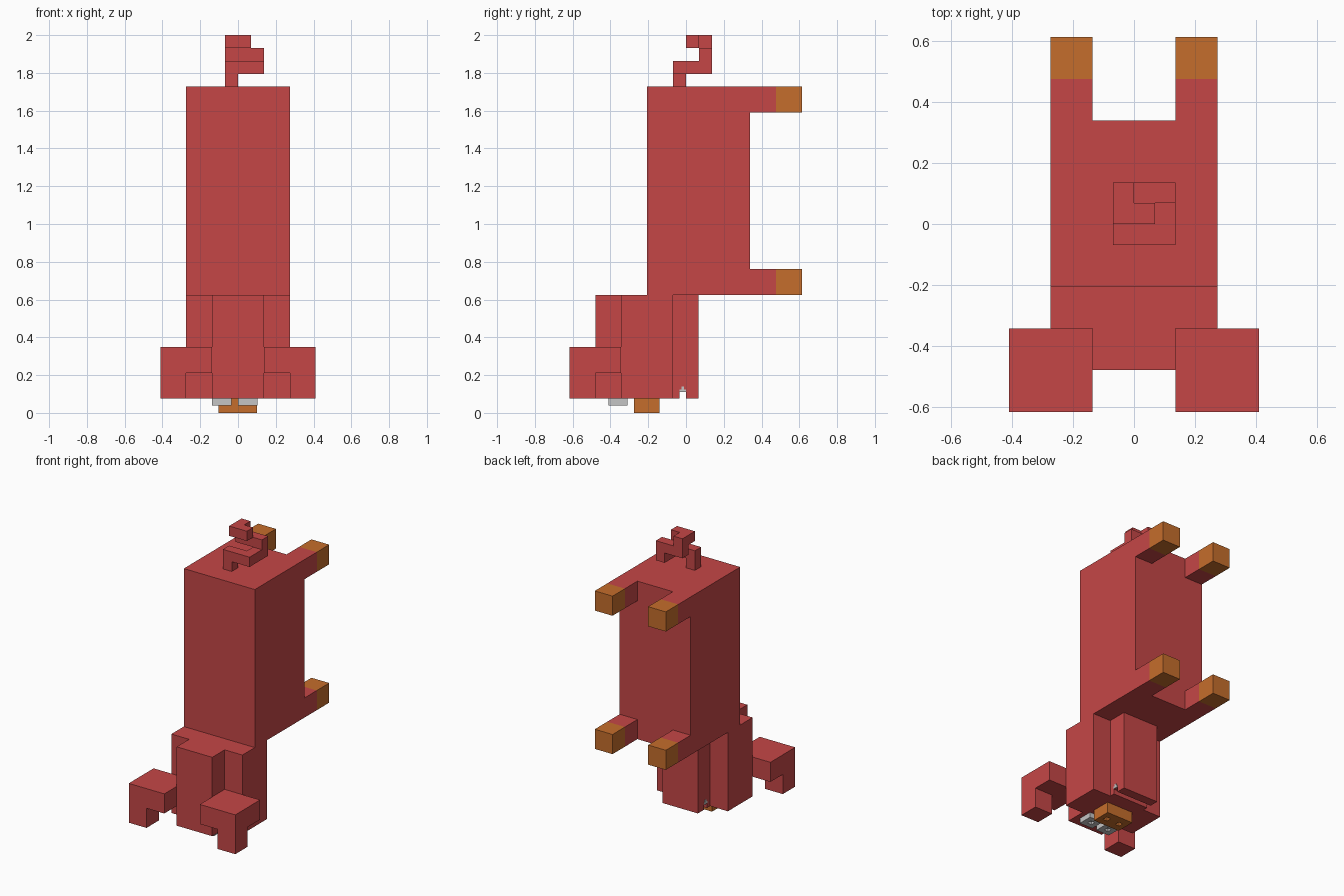
import bpy
import bmesh
from mathutils import Vector

cube = bpy.data.objects.get("Cube")
if cube:
    bpy.data.objects.remove(cube, do_unlink=True)

U = 0.0685  # grid cell of the blocky style


def material(name, rgb):
    m = bpy.data.materials.new(name)
    m.use_nodes = True
    m.diffuse_color = (*rgb, 1)
    m.node_tree.nodes["Principled BSDF"].inputs["Base Color"].default_value = (*rgb, 1)
    return m


RED = material("red", (0.56, 0.062, 0.062))
ORANGE = material("orange", (0.56, 0.155, 0.025))
GREY = material("pale grey", (0.56, 0.56, 0.56))


def prism(name, outline, z0, z1, mat):
    """Extrude a flat x-y outline from z0 to z1."""
    bm = bmesh.new()
    base = bm.faces.new([bm.verts.new((x, y, z0)) for x, y in outline])
    out = bmesh.ops.extrude_face_region(bm, geom=[base])
    top = [v for v in out["geom"] if isinstance(v, bmesh.types.BMVert)]
    bmesh.ops.translate(bm, verts=top, vec=Vector((0, 0, z1 - z0)))
    bmesh.ops.recalc_face_normals(bm, faces=bm.faces)
    me = bpy.data.meshes.new(name)
    bm.to_mesh(me)
    bm.free()
    me.materials.append(mat)
    ob = bpy.data.objects.new(name, me)
    bpy.context.collection.objects.link(ob)
    return ob


def box(name, x, y, z, mat):
    return prism(name, [(x[0], y[0]), (x[1], y[0]), (x[1], y[1]), (x[0], y[1])], *z, mat)


def cut(target, cutter):
    cutter.hide_render = True
    cutter.hide_viewport = True
    cutter.display_type = 'WIRE'
    mod = target.modifiers.new("cut", 'BOOLEAN')
    mod.operation = 'DIFFERENCE'
    mod.solver = 'EXACT'
    mod.object = cutter


W, H = 4 * U, 2 * U
BACK, FRONT = 0.34, -0.206
NECK, RUMP, FACE = 0.625, 1.727, 0.075

# Upright body
box("body", (-W, W), (FRONT, BACK), (NECK, RUMP), RED)

# Four legs with hooves, pointing backward
for side, sx in (("left", 1), ("right", -1)):
    xs = sorted((sx * H, sx * W))
    for end, z in (("hind", RUMP - H), ("fore", NECK)):
        box(f"{side}_{end}_leg", xs, (BACK, BACK + H), (z, z + H), RED)
        box(f"{side}_{end}_hoof", xs, (BACK + H, BACK + 2 * H), (z, z + H), ORANGE)

# Head with a cross-shaped section
f0, f1, b0, b1 = -0.48, -0.343, -0.07, 0.065
half = [(H, f0), (H, f1), (W, f1), (W, b0), (H, b0), (H, b1)]
head = prism("head", half + [(-x, y) for x, y in reversed(half)], FACE, NECK, RED)

# Mouth slot through the chin, with a small pale piece at each end
cut(head, box("mouth_cutter", (-0.3, 0.3), (-0.035, 0), (0.03, 0.11), RED))
for side, sx in (("left", 1), ("right", -1)):
    xs = sorted((sx * (H - 0.005), sx * (H + 0.003)))
    box(f"{side}_mouth_corner", xs, (-0.035, 0), (0.11, 0.125), GREY)
    box(f"{side}_mouth_tip", xs, (-0.025, -0.01), (0.125, 0.14), GREY)

# Folded ears: a slab with a hanging outer corner
for side, sx in (("left", 1), ("right", -1)):
    box(f"{side}_ear", sorted((sx * H, sx * 3 * H)), (-0.617, f1), (FACE + H, FACE + 2 * H), RED)
    box(f"{side}_ear_tip", sorted((sx * W, sx * 3 * H)), (-0.617, f0), (FACE, FACE + H), RED)

# Snout with two nostrils
snout = box("snout", (-0.103, 0.1), (-0.274, -0.14), (0, FACE), ORANGE)
for sx in (-1, 1):
    x = sx * 0.05
    cut(snout, box("nostril_cutter", (x - 0.016, x + 0.016), (-0.225, -0.19), (-0.02, 0.03), ORANGE))

# Eyes with small sunken pupils
for name, x0, x1 in (("right_eye", -0.137, -0.035), ("left_eye", 0, 0.102)):
    eye = box(name, (x0, x1), (-0.411, -0.31), (0.04, FACE), GREY)
    x = (x0 + x1) / 2
    cut(eye, box("pupil_cutter", (x - 0.016, x + 0.016), (-0.377, -0.344), (0.02, 0.058), GREY))

# Curly tail spiralling upward in square steps
T = [RUMP + i * (2 - RUMP) / 4 for i in range(5)]
box("tail_root", (-U, 0), (-U, 0), T[0:2], RED)
prism("tail_lower_bend", [(-U, -U), (2 * U, -U), (2 * U, 2 * U), (U, 2 * U), (U, 0), (-U, 0)],
      T[1], T[2], RED)
box("tail_middle", (-U, 2 * U), (U, 2 * U), T[2:4], RED)
prism("tail_tip", [(-U, 0), (U, 0), (U, U), (0, U), (0, 2 * U), (-U, 2 * U)], T[3], T[4], RED)
